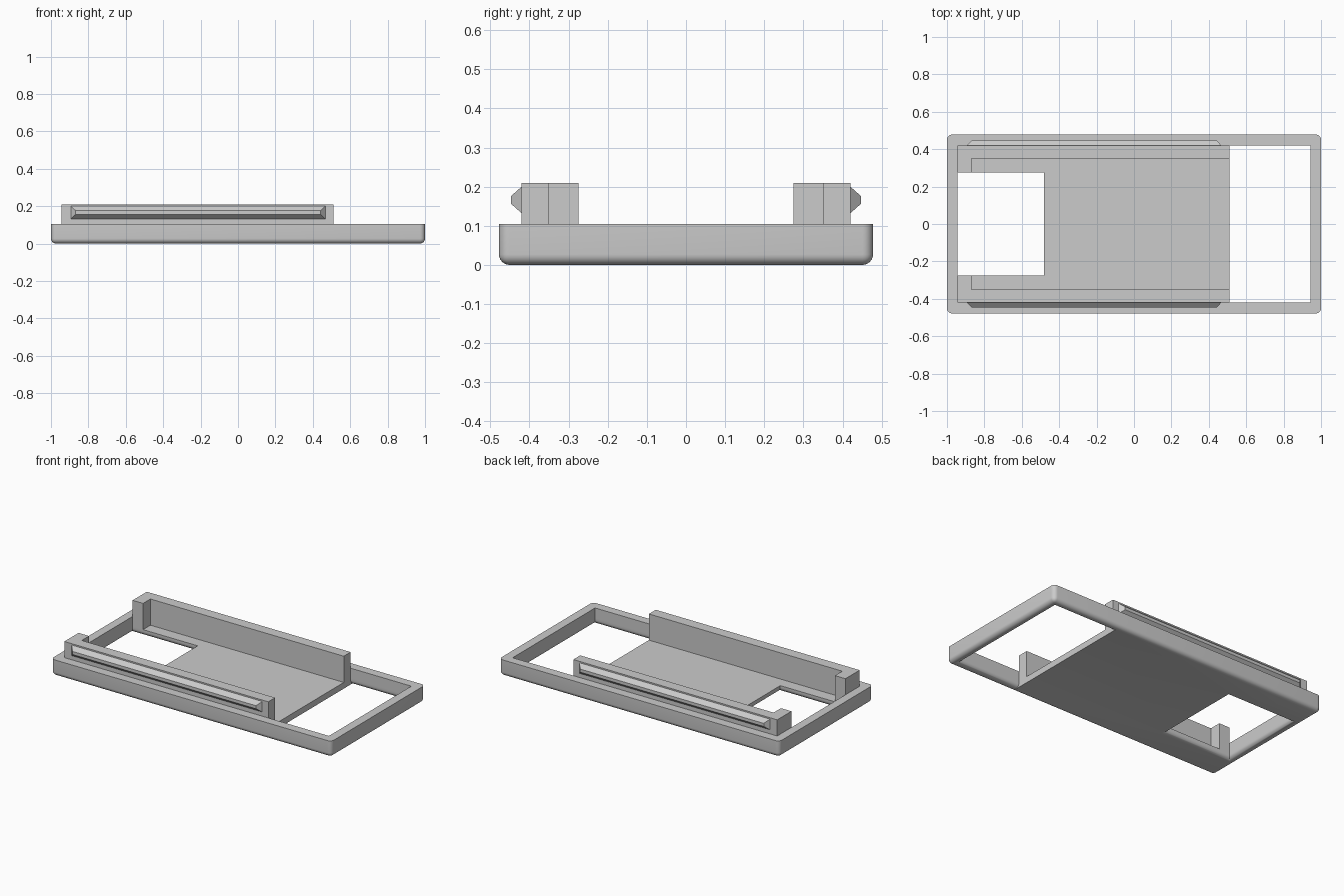
import bpy, bmesh, math

if "Cube" in bpy.data.objects:
    bpy.data.objects.remove(bpy.data.objects["Cube"])

grey = bpy.data.materials.new("light grey")
grey.diffuse_color = (0.6, 0.6, 0.6, 1)
grey.use_nodes = True
grey.node_tree.nodes["Principled BSDF"].inputs["Base Color"].default_value = grey.diffuse_color


def finish(bm, name):
    bmesh.ops.recalc_face_normals(bm, faces=bm.faces)
    mesh = bpy.data.meshes.new(name)
    bm.to_mesh(mesh)
    bm.free()
    mesh.materials.append(grey)
    ob = bpy.data.objects.new(name, mesh)
    bpy.context.collection.objects.link(ob)
    return ob


def stack(loops):
    """Skin a stack of closed outlines and cap both ends."""
    bm = bmesh.new()
    rings = [[bm.verts.new(p) for p in loop] for loop in loops]
    bm.faces.new(rings[0])
    bm.faces.new(rings[-1])
    n = len(rings[0])
    for a, b in zip(rings, rings[1:]):
        for i in range(n):
            j = (i + 1) % n
            bm.faces.new((a[i], a[j], b[j], b[i]))
    bmesh.ops.recalc_face_normals(bm, faces=bm.faces)
    return bm


def rect(x0, x1, y0, y1, z):
    return [(x0, y0, z), (x1, y0, z), (x1, y1, z), (x0, y1, z)]


def box(x0, x1, y0, y1, z0, z1):
    return stack([rect(x0, x1, y0, y1, z) for z in (z0, z1)])


H, T, R, W = 0.105, 0.04, 0.027, 0.478


def flared(x0, x1, y, left):
    """Opening cutter whose lower end flares to round the bottom edges."""
    loops = [rect(x0, x1, -y, y, 0.2)]
    for i in range(7):
        a = i * math.pi / 12
        d = R * (1 - math.cos(a))
        loops.append(rect(x0 - d * left, x1 + d, -y - d, y + d,
                          R - R * math.sin(a)))
    loops.append(rect(x0 - R * left, x1 + R, -y - R, y + R, -0.05))
    return stack(loops)


# Tray: slab with rounded corners and rounded bottom rim
bm = box(-1, 1, -W, W, 0, H)
rim = [e for e in bm.edges if not all(v.co.z > H / 2 for v in e.verts)]
bmesh.ops.bevel(bm, geom=rim, offset=R, segments=6, profile=0.5,
                affect='EDGES', clamp_overlap=True)
tray = finish(bm, "tray")

# Pocket, large opening and notch cut out of the slab
cutters = [finish(b, "cutter") for b in (
    box(-0.945, 0.943, -0.42, 0.42, T, 0.3),
    flared(0.51, 0.943, 0.42, 0),
    flared(-0.945, -0.48, 0.275, 1))]
for c in cutters:
    c.hide_render = True
    mod = tray.modifiers.new("cut", 'BOOLEAN')
    mod.operation, mod.solver, mod.object = 'DIFFERENCE', 'EXACT', c
bpy.context.view_layer.objects.active = tray
tray.select_set(True)
for mod in list(tray.modifiers):
    bpy.ops.object.modifier_apply(modifier=mod.name)
for c in cutters:
    bpy.data.objects.remove(c)
bpy.ops.object.shade_smooth_by_angle(angle=0.6)

for s, side in ((-1, "front"), (1, "back")):
    # Side wall with an inward return at the left end
    outline = [(-0.945, 0.275), (-0.87, 0.275), (-0.87, 0.35),
               (0.51, 0.35), (0.51, 0.42), (-0.945, 0.42)]
    finish(stack([[(x, s * y, z) for x, y in outline] for z in (T, 0.209)]),
           side + "_wall")

    # Snap ridge: bar tapering outward on all four sides
    finish(stack([[(x, s * y, z) for x, z in
                   ((x0, z0), (x1, z0), (x1, z1), (x0, z1))]
                  for x0, x1, y, z0, z1 in
                  ((-0.893, 0.467, 0.42, 0.132, 0.2),
                   (-0.868, 0.442, 0.447, 0.156, 0.176))]),
           side + "_snap_ridge")
